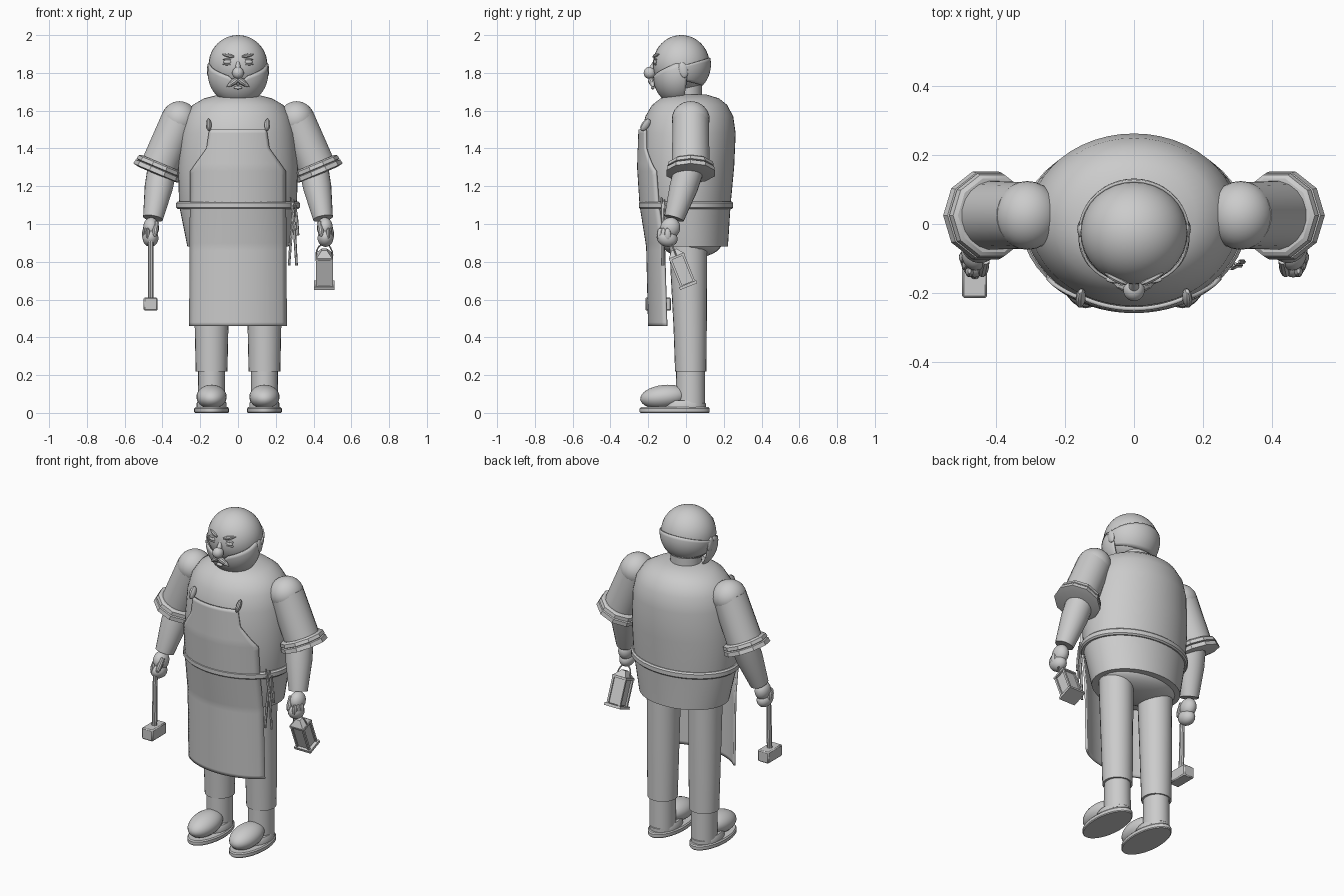
import bpy, bmesh, math
from mathutils import Vector, Matrix

if "Cube" in bpy.data.objects:
    bpy.data.objects.remove(bpy.data.objects["Cube"])

clay = bpy.data.materials.new("plain_grey")
clay.diffuse_color = (0.6, 0.6, 0.6, 1)
clay.use_nodes = True
clay.node_tree.nodes["Principled BSDF"].inputs["Base Color"].default_value = clay.diffuse_color


def finish(name, bm, thick=0):
    bmesh.ops.recalc_face_normals(bm, faces=bm.faces)
    me = bpy.data.meshes.new(name)
    bm.to_mesh(me)
    bm.free()
    me.materials.append(clay)
    ob = bpy.data.objects.new(name, me)
    bpy.context.collection.objects.link(ob)
    if thick:
        mod = ob.modifiers.new("thickness", 'SOLIDIFY')
        mod.thickness = thick
        mod.offset = 0
    return ob


def ball(name, c, r, rot=(0, 0, 0), u=24, v=16):
    bm = bmesh.new()
    bmesh.ops.create_uvsphere(bm, u_segments=u, v_segments=v, radius=1)
    m = Matrix.Translation(c)
    for axis, deg in zip("XYZ", rot):
        m = m @ Matrix.Rotation(math.radians(deg), 4, axis)
    bm.transform(m @ Matrix.Diagonal((*r, 1)))
    return finish(name, bm)


def rod(name, a, b, profile, n=16):
    """Turned solid from a to b; profile holds (fraction, radius)."""
    a, b = Vector(a), Vector(b)
    rot = (b - a).to_track_quat('Z', 'Y').to_matrix()
    h = (b - a).length
    rings = []
    bm = bmesh.new()
    for t, r in profile:
        ring = []
        for i in range(n):
            w = 2 * math.pi * (i + 0.5) / n
            ring.append(bm.verts.new(a + rot @ Vector((r * math.cos(w), r * math.sin(w), t * h))))
        rings.append(ring)
    return skin(name, bm, rings)


def skin(name, bm, rings):
    n = len(rings[0])
    for p, q in zip(rings, rings[1:]):
        for i in range(n):
            bm.faces.new((p[i], p[(i + 1) % n], q[(i + 1) % n], q[i]))
    bm.faces.new(rings[0])
    bm.faces.new(rings[-1])
    return finish(name, bm)


def loft(name, rows, n=32):
    """Stacked ellipses; rows hold (x, y, z, rx, ry)."""
    bm = bmesh.new()
    rings = [[bm.verts.new((x + rx * math.cos(2 * math.pi * i / n),
                            y + ry * math.sin(2 * math.pi * i / n), z)) for i in range(n)]
             for x, y, z, rx, ry in rows]
    return skin(name, bm, rings)


def grid(name, f, nu, nv, thick):
    """Sheet from f(u, v), u and v in 0..1, given some thickness."""
    bm = bmesh.new()
    g = [[bm.verts.new(f(i / nu, j / nv)) for j in range(nv + 1)] for i in range(nu + 1)]
    for i in range(nu):
        for j in range(nv):
            bm.faces.new((g[i][j], g[i + 1][j], g[i + 1][j + 1], g[i][j + 1]))
    return finish(name, bm, thick)


def box(name, c, size, m=Matrix()):
    bm = bmesh.new()
    bmesh.ops.create_cube(bm, size=1)
    bm.transform(m @ Matrix.Translation(c) @ Matrix.Diagonal((*size, 1)))
    return finish(name, bm)


def lerp(table, z):
    for p, q in zip(table, table[1:]):
        if p[0] <= z <= q[0]:
            t = (z - p[0]) / (q[0] - p[0])
            return [a + (b - a) * t for a, b in zip(p[1:], q[1:])]
    return table[0][1:] if z < table[0][0] else table[-1][1:]


# Torso: half width, front y and back y by height
BODY = [(0.88, 0.268, -0.19, 0.222), (1.10, 0.312, -0.232, 0.236), (1.30, 0.317, -0.245, 0.255),
        (1.48, 0.303, -0.238, 0.263), (1.57, 0.28, -0.215, 0.25), (1.63, 0.24, -0.18, 0.218),
        (1.665, 0.18, -0.135, 0.175), (1.685, 0.10, -0.08, 0.11)]
loft("torso", [(0, (f + b) / 2, z, rx, (b - f) / 2) for z, rx, f, b in BODY], 48)
ball("pelvis", (0, 0.03, 0.90), (0.245, 0.16, 0.08))
loft("neck", [(0, 0, 1.64, 0.09, 0.085), (0, 0, 1.76, 0.085, 0.085)])

# Belt cord around the waist
loft("belt", [(0, 0, z, 0.319 + d, 0.242 + d) for z, d in
              ((1.08, 0), (1.088, 0.008), (1.112, 0.008), (1.12, 0))], 48)

# Apron: curved sheet following the belly, narrowing to a bib
APRON_HALF = [(0.46, 0.255), (1.28, 0.25), (1.40, 0.165), (1.50, 0.15)]
APRON_CURVE = [(0.46, 0.30, -0.195, 0), (0.88, 0.305, -0.205, 0), (1.10, 0.315, -0.24, 0),
               (1.30, 0.325, -0.253, 0.005), (1.50, 0.308, -0.246, 0.012)]


def apron_point(u, v):
    z = 0.46 + 1.04 * v
    x = (2 * u - 1) * lerp(APRON_HALF, z)[0]
    rx, front, mid = lerp(APRON_CURVE, z)
    return x, mid + (front - mid) * math.sqrt(1 - (x / rx) ** 2), z


grid("apron", apron_point, 20, 52, 0.012)
for s in (-1, 1):
    ball("apron_strap", (s * 0.155, -0.215, 1.525), (0.014, 0.022, 0.038), (-35, 0, s * 20), 10, 8)

# Apron ties hanging at the side
for a, b in (((0.295, -0.115, 1.13), (0.27, -0.125, 0.78)), ((0.29, -0.12, 1.12), (0.31, -0.12, 0.78)),
             ((0.305, -0.11, 1.10), (0.318, -0.11, 0.94)), ((0.28, -0.13, 1.14), (0.30, -0.12, 0.96))):
    rod("apron_tie", a, b, ((0, 0.004), (0.5, 0.008), (1, 0.007)), 6)

# Head
HEAD = Vector((0, -0.025, 1.845))
ball("head", HEAD, (0.155, 0.15, 0.155), u=32, v=24)


def beard_point(u, v):
    a = (2 * u - 1) * math.radians(112)
    top = 1.765 + 0.085 * min(1, abs(a) / 1.5)
    top -= 0.035 * max(0, 1 - abs(a) / 0.3)
    hi = math.asin((top - 1.80) / 0.165)
    p = -math.pi / 2 + (hi + math.pi / 2) * v
    return (0.157 * math.sin(a) * math.cos(p),
            -0.045 - 0.13 * math.cos(a) * math.cos(p), 1.80 + 0.165 * math.sin(p))


grid("beard", beard_point, 36, 12, 0.008)


def hair_point(u, v):
    a = math.radians(85 + 190 * u)
    back = -math.cos(a)
    low, high = 1.765 - 0.03 * back, 1.835 + 0.045 * back
    dz = (low + (high - low) * v - HEAD.z) / 0.158
    r = math.sqrt(1 - dz * dz)
    return 0.158 * r * math.sin(a), HEAD.y - 0.153 * r * math.cos(a), HEAD.z + 0.158 * dz


grid("hair_fringe", hair_point, 28, 8, 0.008)

# Face
ball("nose", (0, -0.192, 1.80), (0.031, 0.032, 0.032))
rod("nose_bridge", (0, -0.165, 1.86), (0, -0.19, 1.805), ((0, 0.008), (1, 0.02)), 12)
ball("lower_lip", (0, -0.176, 1.722), (0.022, 0.01, 0.009))
for s in (-1, 1):
    ball("eye", (s * 0.055, -0.163, 1.858), (0.022, 0.01, 0.012))
    for dz in (-0.013, 0.013):
        ball("eyelid", (s * 0.055, -0.161, 1.858 + dz), (0.027, 0.011, 0.005), u=12, v=8)
    rod("eyebrow", (s * 0.022, -0.174, 1.885), (s * 0.085, -0.143, 1.90),
        ((0, 0.005), (0.3, 0.011), (0.7, 0.009), (1, 0.002)), 8)
    rod("moustache", (0, -0.188, 1.768), (s * 0.06, -0.172, 1.725),
        ((0, 0.012), (0.3, 0.018), (0.7, 0.012), (1, 0.001)), 10)
    ball("ear", (s * 0.152, -0.015, 1.815), (0.013, 0.026, 0.042), (12, 0, 0), 16, 10)

for s in (-1, 1):
    # Arms with rolled cuffs
    sh, el = Vector((s * 0.31, 0.025, 1.555)), Vector((s * 0.42, 0.025, 1.295))
    axis = (el - sh).normalized()
    ball("shoulder", sh, (0.095, 0.1, 0.095))
    rod("sleeve", sh, el, ((0, 0.097), (1, 0.101)), 20)
    rod("rolled_cuff", el - axis * 0.03, el + axis * 0.035,
        ((0, 0.112), (0.12, 0.124), (0.42, 0.128), (0.48, 0.118), (0.54, 0.13), (0.9, 0.134), (1, 0.10)), 10)
    rod("forearm", (s * 0.40, 0.02, 1.30), (s * 0.45, -0.063, 1.03),
        ((0, 0.078), (0.4, 0.075), (1, 0.053)), 20)
    # Hands closed in fists
    ball("palm", (s * 0.46, -0.083, 0.98), (0.042, 0.052, 0.055), (-20, 0, 0))
    ball("fist", (s * 0.463, -0.10, 0.925), (0.042, 0.056, 0.045), (-15, 0, 0))
    rod("thumb", (s * 0.432, -0.105, 1.01), (s * 0.442, -0.148, 0.935),
        ((0, 0.013), (0.6, 0.016), (0.9, 0.012), (1, 0.004)), 10)
    for k in range(3):
        ball("finger", (s * (0.478 + 0.009 * k), -0.137 + 0.02 * k, 0.945), (0.013, 0.018, 0.035), u=10, v=8)

    # Trousers, socks and shoes
    x = s * 0.14
    loft("trouser_leg", [(x, 0.025, 0.22, 0.084, 0.083), (x, 0.022, 0.45, 0.089, 0.088),
                         (x, 0.015, 0.75, 0.092, 0.097), (x, 0.012, 0.92, 0.095, 0.10)], 24)
    loft("sock", [(x, 0.024, 0.035, 0.072, 0.078), (x, 0.024, 0.24, 0.071, 0.076)], 24)
    ball("shoe", (x, -0.115, 0.085), (0.08, 0.128, 0.063), (6, 0, 0))
    loft("shoe_heel", [(x, -0.01, 0.025, 0.08, 0.115), (x, -0.01, 0.05, 0.08, 0.115),
                       (x, -0.01, 0.065, 0.072, 0.10)], 24)
    loft("sole", [(x, -0.06, z, 0.092 - d, 0.185 - d) for z, d in
                  ((0, 0.004), (0.005, 0), (0.023, 0), (0.03, 0.006))], 32)

# Mallet held in one hand
rod("mallet_handle", (-0.462, -0.135, 0.94), (-0.462, -0.145, 0.59), ((0, 0.014), (1, 0.016)), 10)
mallet = box("mallet_head", (-0.463, -0.147, 0.576), (0.073, 0.136, 0.07))
bev = mallet.modifiers.new("soft_edges", 'BEVEL')
bev.width = 0.006

# Lantern tilted below the other hand
tilt = Matrix.Translation((0.457, -0.02, 0.755)) @ Matrix.Rotation(math.radians(22), 4, 'X')
box("lantern_glass", (0, 0, 0), (0.07, 0.07, 0.15), tilt)
box("lantern_base", (0, 0, -0.085), (0.108, 0.098, 0.016), tilt)
box("lantern_top", (0, 0, 0.077), (0.094, 0.088, 0.012), tilt)
for sx in (-1, 1):
    for sy in (-1, 1):
        box("lantern_post", (sx * 0.039, sy * 0.036, 0), (0.012, 0.012, 0.16), tilt)
rod("lantern_roof", tilt @ Vector((0, 0, 0.083)), tilt @ Vector((0, 0, 0.118)), ((0, 0.06), (1, 0.02)), 4)
arc = [tilt @ Vector((0.044 * math.cos(t * math.pi / 8), 0, 0.083 + 0.07 * math.sin(t * math.pi / 8)))
       for t in range(9)]
for a, b in zip(arc, arc[1:]):
    rod("lantern_handle", a, b, ((0, 0.004), (1, 0.004)), 6)

# Smooth rounded parts, keep hard edges
bpy.ops.object.select_all(action='SELECT')
bpy.context.view_layer.objects.active = bpy.data.objects["torso"]
bpy.ops.object.shade_smooth_by_angle(angle=math.radians(30))
